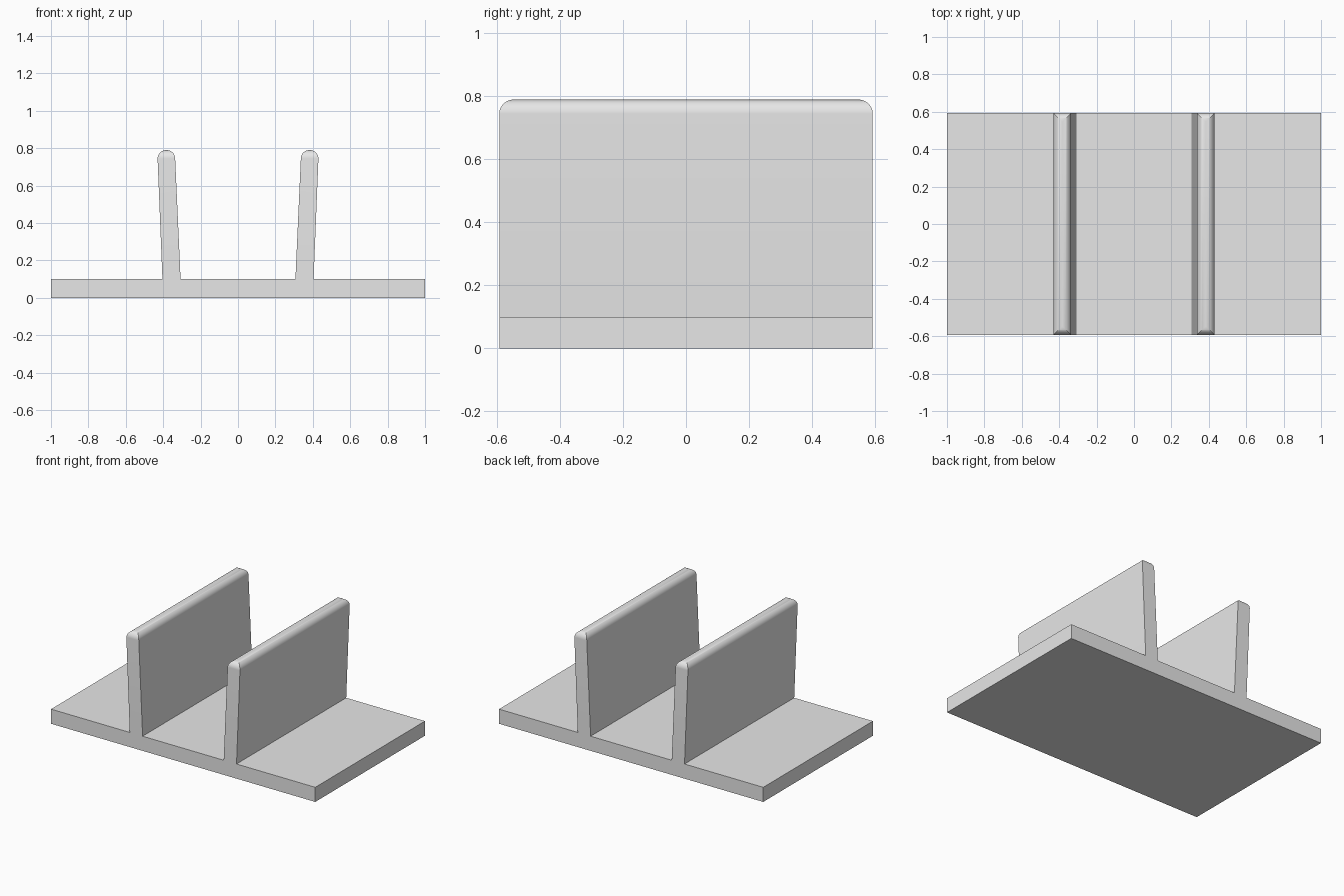
import bpy, bmesh, math

if "Cube" in bpy.data.objects:
    bpy.data.objects.remove(bpy.data.objects["Cube"])

HALF_Y = 0.593      # half depth of the stand
SHOULDER = 0.745    # height where the rounding of the uprights begins
RADIUS = 0.045
STEPS = 12

grey = bpy.data.materials.new("light grey")
grey.diffuse_color = (0.8, 0.8, 0.8, 1)
grey.use_nodes = True
grey.node_tree.nodes["Principled BSDF"].inputs["Base Color"].default_value = grey.diffuse_color

# Front outline of base and two outward-leaning uprights, right half mirrored
right = [(0.307, 0.1), (0.336, SHOULDER), (0.43, SHOULDER), (0.404, 0.1),
         (1, 0.1), (1, 0)]
outline = [(-x, z) for x, z in reversed(right)] + right

bm = bmesh.new()
front = [bm.verts.new((x, -HALF_Y, z)) for x, z in outline]
back = [bm.verts.new((x, HALF_Y, z)) for x, z in outline]
bm.faces.new(front)
bm.faces.new(back[::-1])
n = len(outline)
caps = []
for i in range(n):
    j = (i + 1) % n
    quad = (front[i], back[i], back[j], front[j])
    if outline[i][1] == outline[j][1] == SHOULDER:
        caps.append((quad, outline[i][0], outline[j][0]))
    else:
        bm.faces.new(quad)

# Rounded tops: rings inset along a quarter circle on all four sides
for ring, x0, x1 in caps:
    x0, x1 = min(x0, x1), max(x0, x1)
    # keep the ring order of the quad while insetting
    signs = [(-1 if abs(v.co.x - x0) < 1e-4 else 1,
              -1 if v.co.y < 0 else 1) for v in ring]
    mid, half = (x0 + x1) / 2, (x1 - x0) / 2
    for s in range(1, STEPS + 1):
        a = math.pi / 2 * s / STEPS
        inset = RADIUS * (1 - math.cos(a))
        z = SHOULDER + RADIUS * math.sin(a)
        new = [bm.verts.new((mid + sx * (half - inset), sy * (HALF_Y - inset), z))
               for sx, sy in signs]
        for i in range(4):
            j = (i + 1) % 4
            bm.faces.new((ring[i], ring[j], new[j], new[i]))
        ring = new
    bm.faces.new(ring)

bmesh.ops.recalc_face_normals(bm, faces=bm.faces)
mesh = bpy.data.meshes.new("base_with_uprights")
bm.to_mesh(mesh)
bm.free()
mesh.materials.append(grey)
stand = bpy.data.objects.new("base_with_uprights", mesh)
bpy.context.collection.objects.link(stand)

# Smooth the rounded tops, keep the flat edges crisp
bpy.context.view_layer.objects.active = stand
stand.select_set(True)
bpy.ops.object.shade_smooth_by_angle(angle=math.radians(30))
